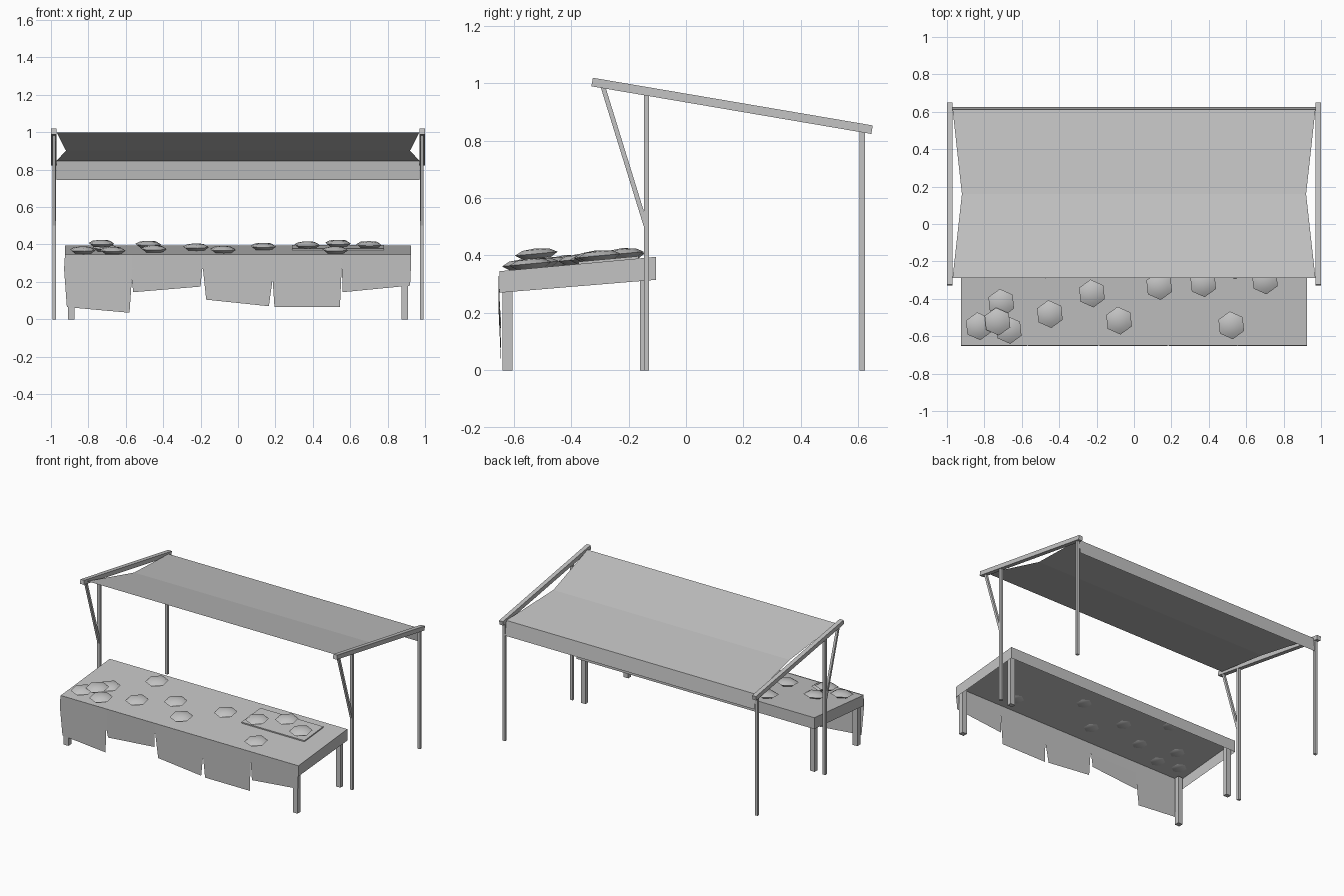
import bpy, bmesh, math
from mathutils import Vector

cube = bpy.data.objects.get("Cube")
if cube:
    bpy.data.objects.remove(cube)

grey = bpy.data.materials.new("plain grey")
grey.use_nodes = True
GREY = (0.55, 0.55, 0.55, 1)
grey.diffuse_color = GREY
grey.node_tree.nodes["Principled BSDF"].inputs["Base Color"].default_value = GREY


def add_object(name, verts, faces, smooth=False):
    mesh = bpy.data.meshes.new(name)
    mesh.from_pydata(verts, [], faces)
    bm = bmesh.new()
    bm.from_mesh(mesh)
    bmesh.ops.recalc_face_normals(bm, faces=bm.faces)
    bm.to_mesh(mesh)
    bm.free()
    mesh.materials.append(grey)
    obj = bpy.data.objects.new(name, mesh)
    bpy.context.collection.objects.link(obj)
    if smooth:
        bpy.ops.object.select_all(action='DESELECT')
        obj.select_set(True)
        bpy.context.view_layer.objects.active = obj
        bpy.ops.object.shade_smooth_by_angle(angle=math.radians(45))
    return obj


def prism(name, outline, x0, x1):
    """Extrude a (y, z) outline along x."""
    n = len(outline)
    verts = [(x, y, z) for x in (x0, x1) for y, z in outline]
    faces = [(i, (i + 1) % n, n + (i + 1) % n, n + i) for i in range(n)]
    return add_object(name, verts, faces + [tuple(range(n)), tuple(range(n, 2 * n))])


def beam(name, start, end, thick, x, width):
    """Straight bar between two (y, z) points."""
    a, b = Vector(start), Vector(end)
    d = (b - a).normalized() * thick / 2
    side = Vector((-d.y, d.x))
    return prism(name, [a - side, b - side, b + side, a + side],
                 x - width / 2, x + width / 2)


# Table slope
SLOPE = 0.05 / 0.545


def table_z(y):
    return 0.345 + (y + 0.65) * SLOPE


# Mirrored frame: posts, rafters, braces and table legs
for side, s in (("left", 1), ("right", -1)):
    beam("rear_post_" + side, (0.614, 0), (0.614, 0.84), 0.018, s * 0.983, 0.02)
    beam("front_post_" + side, (-0.138, 0), (-0.138, 0.965), 0.018, s * 0.983, 0.02)
    beam("rafter_" + side, (-0.327, 1.004), (0.648, 0.838), 0.03, s * 0.985, 0.03)
    beam("brace_" + side, (-0.29, 0.99), (-0.14, 0.505), 0.016, s * 0.983, 0.016)
    beam("front_leg_" + side, (-0.622, 0), (-0.622, 0.34), 0.034, s * 0.892, 0.036)
    beam("back_leg_" + side, (-0.146, 0), (-0.146, 0.38), 0.03, s * 0.892, 0.036)

# Sagging canopy sheet with hanging rear valance
rows = [(0.97, -0.29, 1.0), (0.92, 0.16, 0.902), (0.97, 0.612, 0.847), (0.97, 0.626, 0.745)]
add_object("canopy",
           [(s * x, y, z) for x, y, z in rows for s in (-1, 1)],
           [(2 * i, 2 * i + 1, 2 * i + 3, 2 * i + 2) for i in range(3)])

# Table tray, open underneath
table = prism("table_top", [(-0.65, 0.27), (-0.105, 0.315),
                            (-0.105, 0.395), (-0.65, 0.345)], -0.925, 0.925)
bm = bmesh.new()
bm.from_mesh(table.data)
bottom = [f for f in bm.faces if f.normal.z < -0.5]
bmesh.ops.delete(bm, geom=bottom, context='FACES')
bm.to_mesh(table.data)
bm.free()

# Ragged front cloth: each panel is left top, left hem, right hem, right top
panels = [
    ((-0.93, 0.27), (-0.915, 0.065), (-0.58, 0.035), (-0.568, 0.21)),
    ((-0.568, 0.21), (-0.56, 0.145), (-0.2, 0.175), (-0.19, 0.295)),
    ((-0.19, 0.295), (-0.17, 0.105), (0.165, 0.07), (0.185, 0.215)),
    ((0.185, 0.215), (0.195, 0.065), (0.545, 0.065), (0.555, 0.29)),
    ((0.555, 0.29), (0.56, 0.145), (0.92, 0.18), (0.925, 0.29)),
]
for i, panel in enumerate(panels):
    top = [(panel[3][0], 0.347), (max(panel[0][0], -0.925), 0.347)]
    pts = list(panel) + top
    add_object("front_cloth_%d" % (i + 1),
               [(x, -0.653 if z > 0.2 else -0.645, z) for x, z in pts],
               [tuple(range(len(pts)))])

# Thin serving board lying on the slope
y0, y1 = -0.375, -0.165
prism("serving_board", [(y0, table_z(y0)), (y1, table_z(y1)),
                        (y1, table_z(y1) + 0.008), (y0, table_z(y0) + 0.008)], 0.29, 0.78)

# Six-sided loaves: x, y, lift above the table
loaves = [(-0.83, -0.545, 0), (-0.67, -0.565, 0), (-0.71, -0.42, 0), (-0.73, -0.52, 0.033),
          (-0.45, -0.48, 0), (-0.48, -0.215, 0), (-0.225, -0.37, 0), (-0.08, -0.515, 0),
          (0.135, -0.33, 0), (0.37, -0.315, 0.006), (0.535, -0.22, 0.006),
          (0.70, -0.3, 0.006), (0.52, -0.54, 0)]
rings = [(0.048, 0), (0.075, 0.017), (0.048, 0.031)]
for i, (x, y, lift) in enumerate(loaves):
    verts = []
    for r, z in rings:
        for k in range(6):
            a = math.radians(96 + 60 * k)
            verts.append((r * math.cos(a), r * math.sin(a), z))
    verts.append((0, 0, 0.036))
    faces = [(6 * j + k, 6 * j + (k + 1) % 6, 6 * j + 6 + (k + 1) % 6, 6 * j + 6 + k)
             for j in range(2) for k in range(6)]
    faces += [(12 + k, 12 + (k + 1) % 6, 18) for k in range(6)]
    faces.append(tuple(range(6)))
    loaf = add_object("loaf_%d" % (i + 1), verts, faces, smooth=True)
    loaf.location = (x, y, table_z(y) + lift - 0.001)
    loaf.rotation_euler = (math.atan(SLOPE), 0, 0)
